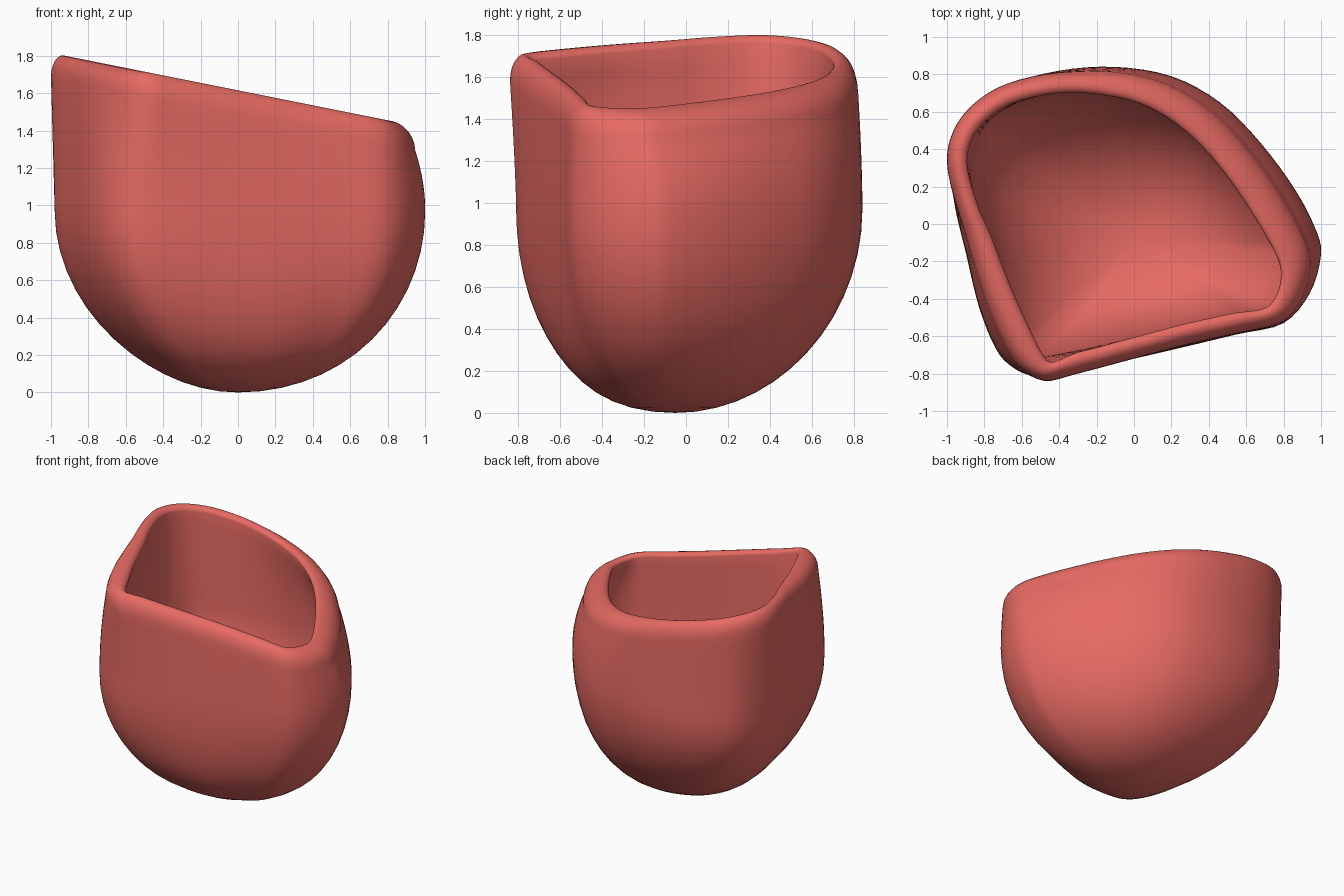
import bpy, bmesh
from math import sin, cos, pi
from mathutils import Vector

if "Cube" in bpy.data.objects:
    bpy.data.objects.remove(bpy.data.objects["Cube"])

# Matching outlines seen from above: slanted rim and widest part of the belly
RIM = [(-.48, -.84), (-.57, -.77), (-.66, -.60), (-.76, -.38), (-.86, -.12), (-.95, .10),
       (-1.0, .33), (-.965, .50), (-.86, .64), (-.68, .75), (-.40, .81), (-.10, .79),
       (.15, .71), (.38, .55), (.57, .34), (.74, .09), (.86, -.13), (.895, -.28),
       (.86, -.43), (.77, -.53), (.55, -.585), (.30, -.64), (0, -.72), (-.30, -.80)]
BELLY = [(-.53, -.81), (-.65, -.765), (-.74, -.665), (-.83, -.44), (-.90, -.15), (-.955, .08),
         (-.98, .30), (-.94, .48), (-.85, .63), (-.67, .745), (-.40, .82), (-.10, .84),
         (.20, .79), (.46, .65), (.68, .43), (.87, .17), (.98, -.05), (.998, -.18),
         (.94, -.37), (.80, -.53), (.55, -.59), (.30, -.65), (0, -.72), (-.30, -.785)]
CENTRE = Vector((0, -.05))
BELLY_Z = .97
WALL = .11
LIP_OUT, LIP_IN = .13, .03      # how far the lip rolls down outside and inside


def smooth_loop(pts, steps=4):
    """Closed Catmull-Rom curve through the points."""
    p, n, out = [Vector(q) for q in pts], len(pts), []
    for i in range(n):
        a, b, c, d = (p[(i + k) % n] for k in (-1, 0, 1, 2))
        for s in range(steps):
            t = s / steps
            out.append(.5 * (2 * b + (c - a) * t + (2 * a - 5 * b + 4 * c - d) * t * t
                             + (3 * b - a - 3 * c + d) * t ** 3))
    return out


def inset(loop, dist):
    """Move a loop towards the centre, keeping an even wall."""
    out, n = [], len(loop)
    for i, p in enumerate(loop):
        tan = (loop[(i + 1) % n] - loop[i - 1]).normalized()
        ray = (p - CENTRE).normalized()
        facing = abs(ray.x * tan.y - ray.y * tan.x)
        out.append(p - ray * dist / max(facing, .7))
    return out


def rim_z(x):
    return 1.615 - .2 * x


def overhang(b, r):
    """How far the belly sticks out beyond the rim."""
    return (b - CENTRE).length - (r - CENTRE).length


rim, belly = smooth_loop(RIM), smooth_loop(BELLY)
N = len(rim)
# Outer start of the lip: flared towards the belly where the belly bulges
brow = [r.lerp(b, .5 * min(1, max(0, overhang(b, r) / .04))) for b, r in zip(belly, rim)]
crest, edge = inset(rim, .07), inset(rim, WALL)


def bowl_ring(a, dist):
    """Ring on the rounded underside; a runs from 0 at the pole to pi/2."""
    s = sin(a)
    z = dist + (BELLY_Z - dist) * (1 - cos(a))
    shift = Vector((.09, -.08)) * s * (1 - s)
    ring = []
    for p in inset(belly, dist):
        ray = p - CENTRE
        r = ray.length
        r += (.96 - dist - r) * .9 * (1 - s)
        q = CENTRE + shift + ray.normalized() * r * s
        ring.append((q.x, q.y, z))
    return ring


def wall_ring(u, low, high, drop):
    """Ring between the belly (u=0) and the lip (u=1); leaning walls stay bulged."""
    ring = []
    for b, r in zip(low, high):
        k = min(max(.5 + overhang(b, r) / .1, 0), 1)
        q = b.lerp(r, u ** (.7 + 1.4 * k))
        ring.append((q.x, q.y, BELLY_Z + (rim_z(q.x) - drop - BELLY_Z) * u))
    return ring


def lip_ring(a):
    """Ring on the lip; a runs from 0 outside to pi at the tight inner edge."""
    c, s = cos(a), sin(a)
    if a <= pi / 2:
        loop, drop = [m.lerp(o, c) for m, o in zip(crest, brow)], LIP_OUT * (1 - s)
    else:
        loop, drop = [m.lerp(i, -c) for m, i in zip(crest, edge)], LIP_IN * (1 - s)
    return [(q.x, q.y, rim_z(q.x) - drop) for q in loop]


BOWL = [pi / 2 * i / 14 for i in range(1, 15)]
SIDE = [i / 8 for i in range(1, 9)]
inner_belly = inset(belly, WALL)
rings = [bowl_ring(a, 0) for a in BOWL]
rings += [wall_ring(u, belly, brow, LIP_OUT) for u in SIDE]
rings += [lip_ring(pi * i / 12) for i in range(1, 12)]
rings += [wall_ring(u, inner_belly, edge, LIP_IN) for u in reversed(SIDE)]
rings += [bowl_ring(a, WALL) for a in reversed(BOWL)]

# Cup shell: outside, lip and inside as one skin
bm = bmesh.new()
rows = [[bm.verts.new(co) for co in ring] for ring in rings]
for lo, hi in zip(rows, rows[1:]):
    for i in range(N):
        j = (i + 1) % N
        bm.faces.new((lo[i], lo[j], hi[j], hi[i]))
for row, z in ((rows[0], 0), (rows[-1], WALL)):
    pole = bm.verts.new((CENTRE.x, CENTRE.y, z))
    for i in range(N):
        bm.faces.new((row[i], row[(i + 1) % N], pole))
bmesh.ops.recalc_face_normals(bm, faces=bm.faces)
mesh = bpy.data.meshes.new("cup_shell")
bm.to_mesh(mesh)
bm.free()
cup = bpy.data.objects.new("cup_shell", mesh)
bpy.context.collection.objects.link(cup)
mesh.polygons.foreach_set("use_smooth", [True] * len(mesh.polygons))

# Coral red finish
mat = bpy.data.materials.new("coral_red")
mat.diffuse_color = (.80, .145, .125, 1)
mat.use_nodes = True
mat.node_tree.nodes["Principled BSDF"].inputs["Base Color"].default_value = mat.diffuse_color
mesh.materials.append(mat)
